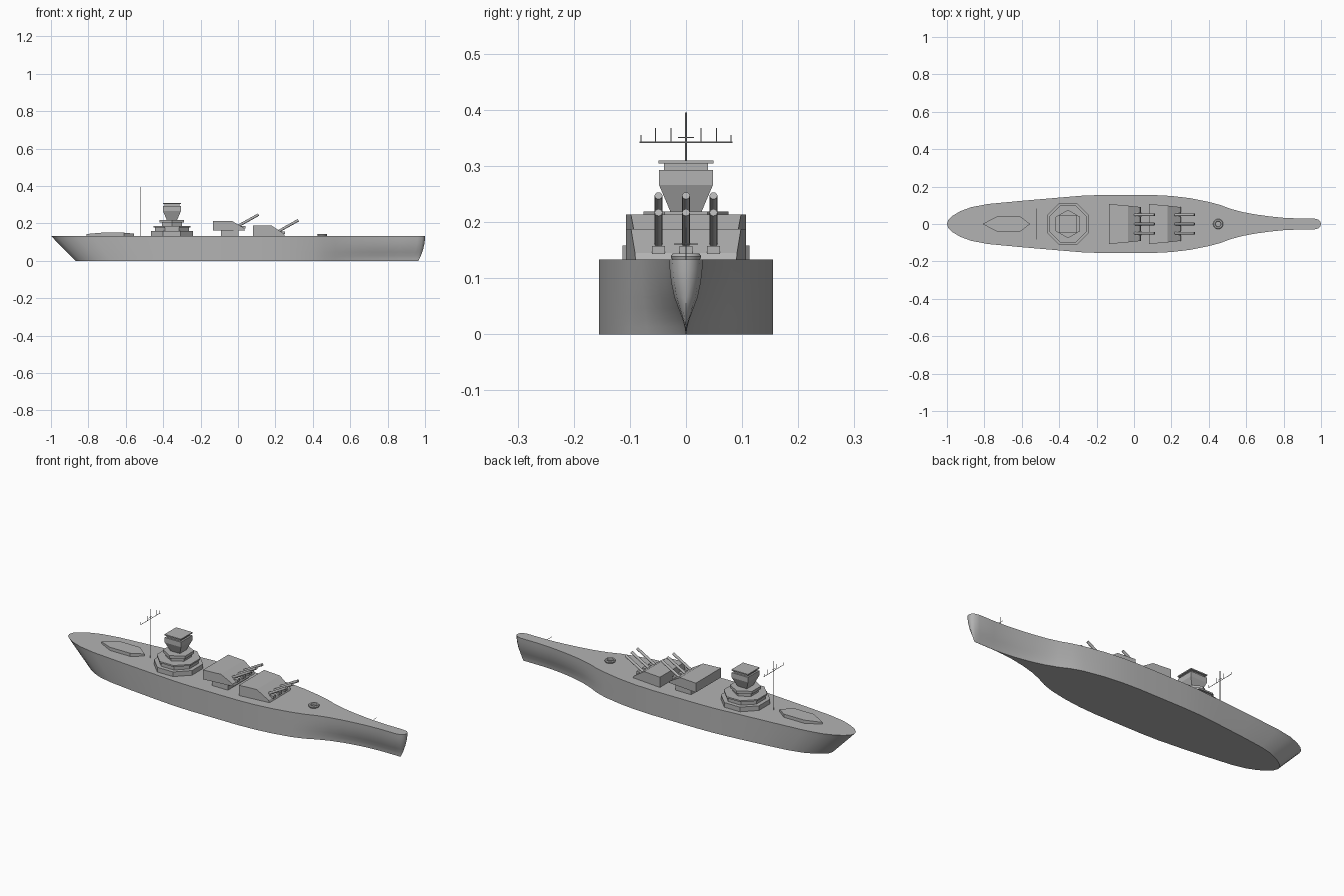
import bpy, bmesh, math
from mathutils import Vector

cube = bpy.data.objects.get("Cube")
if cube:
    bpy.data.objects.remove(cube, do_unlink=True)

grey = bpy.data.materials.new("hull_grey")
grey.use_nodes = True
colour = (0.45, 0.45, 0.45, 1)
grey.diffuse_color = colour
grey.node_tree.nodes["Principled BSDF"].inputs["Base Color"].default_value = colour

DECK = 0.133


def loft(name, rings, smooth=False):
    """Skin a stack of equal-length point rings and cap both ends."""
    bm = bmesh.new()
    rows = [[bm.verts.new(p) for p in ring] for ring in rings]
    n = len(rows[0])
    for a, b in zip(rows, rows[1:]):
        for i in range(n):
            j = (i + 1) % n
            bm.faces.new((a[i], a[j], b[j], b[i]))
    bm.faces.new(rows[0][::-1])
    bm.faces.new(rows[-1])
    bmesh.ops.recalc_face_normals(bm, faces=bm.faces)
    mesh = bpy.data.meshes.new(name)
    bm.to_mesh(mesh)
    bm.free()
    obj = bpy.data.objects.new(name, mesh)
    bpy.context.collection.objects.link(obj)
    mesh.materials.append(grey)
    if smooth:
        bpy.ops.object.select_all(action='DESELECT')
        obj.select_set(True)
        bpy.context.view_layer.objects.active = obj
        bpy.ops.object.shade_smooth_by_angle(angle=math.radians(40))
    return obj


def box(name, low, high):
    (x0, y0, z0), (x1, y1, z1) = low, high
    return loft(name, [[(x0, y0, z), (x1, y0, z), (x1, y1, z), (x0, y1, z)] for z in (z0, z1)])


def polygon(x, radius, z, sides, turn=0):
    return [(x + radius * math.cos(turn + math.tau * i / sides),
             radius * math.sin(turn + math.tau * i / sides), z) for i in range(sides)]


def rod(name, start, end, radius, sides=12):
    start, end = Vector(start), Vector(end)
    q = (end - start).to_track_quat('Z', 'Y')
    ring = [q @ Vector((p[0], p[1], 0)) for p in polygon(0, radius, 0, sides)]
    return loft(name, [[p + c for p in ring] for c in (start, end)], True)


# Hull: deck outline narrowed towards a sharp keel at the bow
OUTLINE = [(-1, 0), (-.993, .022), (-.97, .044), (-.93, .068), (-.87, .09), (-.78, .107),
           (-.6, .124), (-.4, .141), (-.27, .152), (-.17, .155), (.1, .155), (.2, .15),
           (.3, .138), (.4, .118), (.46, .102), (.52, .08), (.58, .064), (.65, .051),
           (.73, .04), (.8, .033), (.87, .03), (.96, .03), (.985, .024), (.997, .012), (1, 0)]
FLARE = [(0, .02), (.1, .08), (.2, .2), (.35, .45), (.5, .7), (.7, .88), (.85, .96), (1, 1)]


def blend(a, b, x):
    t = min(max((x - a) / (b - a), 0), 1)
    return t * t * (3 - 2 * t)


def hull_ring(u, ratio):
    side = []
    for x, y in OUTLINE:
        y *= 1 + (ratio - 1) * blend(.4, .9, x)
        x += .13 * (1 - u) * blend(.3, 1, -x) - .035 * (1 - u) ** 2 * blend(.7, 1, x)
        side.append((x, y, u * DECK))
    return [(x, -y, z) for x, y, z in side] + [(x, y, z) for x, y, z in side[-2:0:-1]]


loft("hull", [hull_ring(u, r) for u, r in FLARE], True)


# Gun turrets: wedge-nosed housing, three mantlets and raised barrels
def turret(name, x, z, height):
    def section(y_sign):
        pts = [(0, 0, .107), (0, height, .107), (.1, height, .098),
               (.165, .012, .091), (.17, 0, .09)]
        return [(x + dx, y_sign * w, z + dz) for dx, dz, w in pts]
    loft(name + "_housing", [section(-1), section(1)])
    for label, y in (("right", -.049), ("middle", 0), ("left", .049)):
        box(f"{name}_{label}_mantlet", (x + .13, y - .012, z + .01), (x + .172, y + .012, z + .024))
        rod(f"{name}_{label}_barrel", (x + .125, y, z + .018), (x + .243, y, z + .084), .007)


turret("rear_turret", -.133, .163, .05)
turret("front_turret", .08, DECK, .055)
box("rear_turret_base", (-.092, -.088, DECK), (.002, .088, .163))

# Command tower: octagonal tiers, hexagonal platform and flared bridge
TOWER_X = -.353
TIERS = [("lower_tier", .113, DECK, .158, 8), ("middle_tier", .092, .158, .178, 8),
         ("middle_platform", .1, .178, .186, 8), ("upper_tier", .058, .186, .204, 6),
         ("upper_platform", .07, .204, .219, 6)]
for name, apothem, z0, z1, sides in TIERS:
    turn = math.pi / 8 if sides == 8 else math.pi / 6
    radius = apothem / math.cos(math.pi / 8)
    loft(name, [polygon(TOWER_X, radius, z, sides, turn) for z in (z0, z1)])


def square(half, z):
    return polygon(TOWER_X, half * math.sqrt(2), z, 4, math.pi / 4)


loft("bridge", [square(.028, .219), square(.048, .266), square(.048, .293)])
loft("bridge_neck", [square(.039, .293), square(.039, .304)])
loft("bridge_roof", [square(.049, .304), square(.049, .31)])

# Radio mast with yard and aerials
MAST_X = -.52
rod("mast", (MAST_X, 0, DECK), (MAST_X, 0, .395), .0016, 8)
rod("mast_yard", (MAST_X, -.083, .342), (MAST_X, .083, .342), .0013, 6)
rod("mast_crossbar", (MAST_X, -.014, .351), (MAST_X, .014, .351), .0011, 6)
for y, top in ((.027, .368), (.054, .368), (.08, .355)):
    for label, s in (("left", 1), ("right", -1)):
        rod(f"{label}_aerial", (MAST_X, s * y, .342), (MAST_X, s * y, top), .001, 6)

# Bow staff with crossbar
rod("bow_staff", (.81, 0, DECK), (.81, 0, .19), .001, 6)
rod("bow_staff_crossbar", (.81, -.021, .161), (.81, .021, .161), .001, 6)

# Aft deckhouse: long low hexagon with a slightly crowned top
HOUSE = [(-.81, 0, .143), (-.73, -.042, .15), (-.61, -.042, .15),
         (-.555, 0, .145), (-.61, .042, .15), (-.73, .042, .15)]
loft("aft_deckhouse", [[(x, y, DECK) for x, y, z in HOUSE], HOUSE])

# Foredeck ring with a sunken centre
loft("foredeck_ring", [polygon(.45, r, z, 24) for r, z in
                       ((.025, DECK), (.027, .139), (.024, .144), (.016, .144), (.014, .135))], True)
